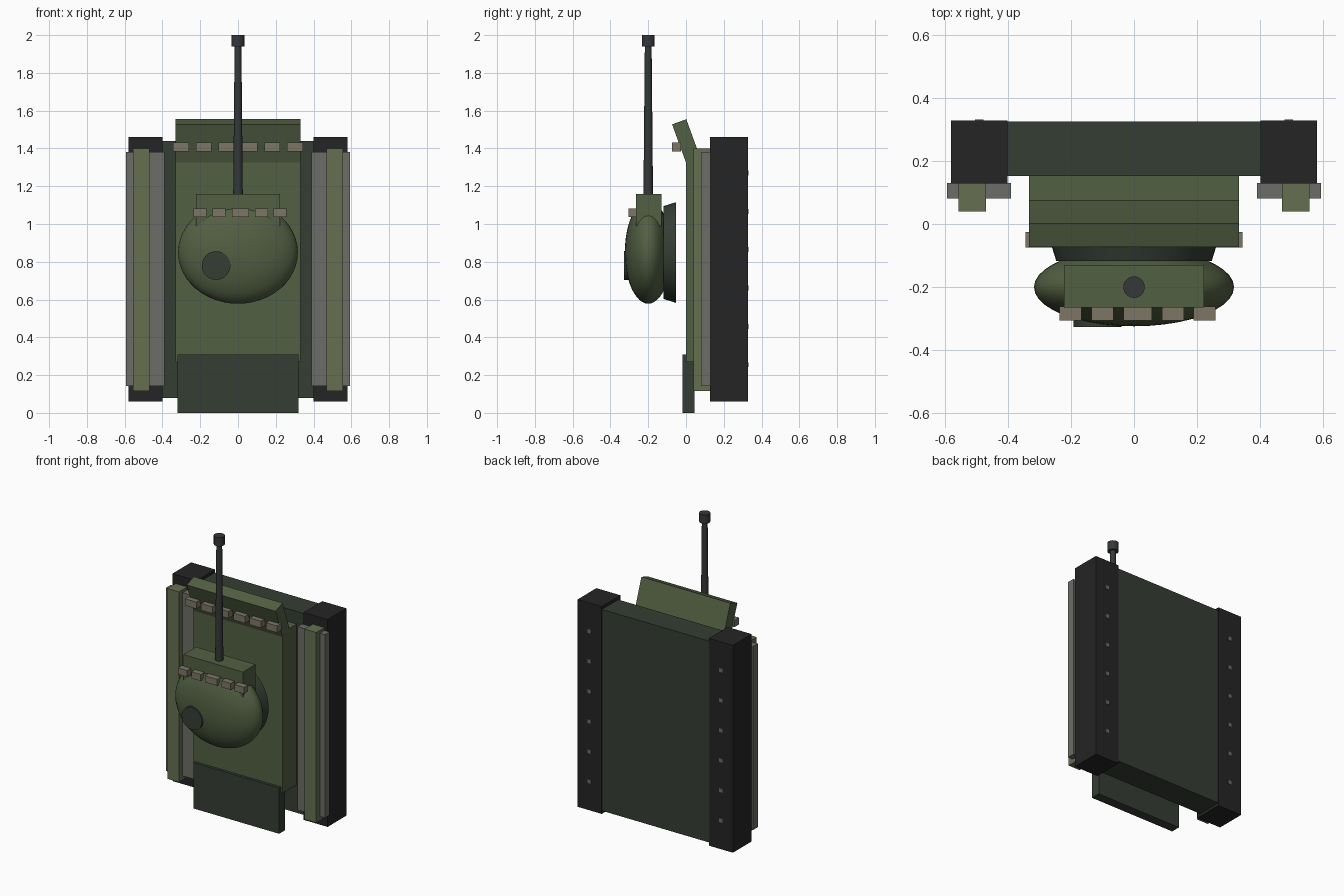
import bpy, math

if "Cube" in bpy.data.objects:
    bpy.data.objects.remove(bpy.data.objects["Cube"])


def mat(name, r, g, b):
    m = bpy.data.materials.new(name)
    m.diffuse_color = (r, g, b, 1)
    m.use_nodes = True
    m.node_tree.nodes["Principled BSDF"].inputs["Base Color"].default_value = m.diffuse_color
    return m


GREEN = mat("green", .085, .115, .055)
DARK = mat("dark_green", .035, .047, .033)
BLACK = mat("rubber", .017, .018, .017)
GREY = mat("grey", .15, .15, .135)
OLIVE = mat("olive", .13, .16, .08)
TAN = mat("tan", .2, .18, .13)
STEEL = mat("gun_steel", .035, .04, .038)


def finish(name, m, smooth=False):
    o = bpy.context.object
    o.name = name
    o.data.materials.append(m)
    if smooth:
        bpy.ops.object.shade_smooth_by_angle(angle=math.radians(35))
    return o


def box(name, x, y, z, m, tilt=0):
    """Box from (min, max) ranges along each axis, tilted about x."""
    bpy.ops.mesh.primitive_cube_add(
        size=1, location=[(a + b) / 2 for a, b in (x, y, z)])
    o = bpy.context.object
    o.scale = [b - a for a, b in (x, y, z)]
    bpy.ops.object.transform_apply(location=False, rotation=False, scale=True)
    o.rotation_euler.x = tilt
    return finish(name, m)


def tube(name, loc, r1, r2, depth, m, rot=0, n=32):
    bpy.ops.mesh.primitive_cone_add(vertices=n, radius1=r1, radius2=r2,
                                    depth=depth, location=loc, rotation=(rot, 0, 0))
    return finish(name, m, True)


# Hull
box("lower_hull", (-.4, .4), (.152, .325), (.08, 1.44), DARK)
box("upper_hull", (-.332, .332), (0, .16), (.27, 1.355), GREEN)
box("rear_plate", (-.32, .32), (-.018, .046), (0, .31), DARK)

# Sloped front plate, placed from its upper edge's midpoint
t, length = math.radians(20), .34
cy, cz = -.036 + math.sin(t) * length / 2, 1.541 - math.cos(t) * length / 2
box("front_plate", (-.332, .332), (cy - .04, cy + .04),
    (cz - length / 2, cz + length / 2), GREEN, t)

# Tracks, guards and bolts on both sides
for s, side in ((-1, "left"), (1, "right")):
    def span(a, b):
        return sorted((s * a, s * b))
    box(f"track_{side}", span(.4, .58), (.128, .328), (.06, 1.46), BLACK)
    box(f"track_guard_{side}", span(.389, .593), (.08, .13), (.142, 1.38), GREY)
    box(f"side_bin_{side}", span(.469, .556), (.04, .13), (.115, 1.4), OLIVE)
    for i in range(6):
        z = .255 + i * .203
        box(f"track_bolt_{side}_{i}", span(.477, .503), (.31, .331),
            (z - .013, z + .013), GREY)

# Armour blocks on the front plate
for i in range(6):
    x = -.302 + i * .1208
    box(f"hull_block_{i}", (x - .042, x + .042), (-.074, -.026), (1.385, 1.431), TAN)

# Turret
bpy.ops.mesh.primitive_uv_sphere_add(segments=40, ring_count=24, radius=1,
                                     location=(0, -.2, .85))
bpy.context.object.scale = (.317, .124, .272)
bpy.ops.object.transform_apply(location=False, rotation=False, scale=True)
finish("turret", GREEN, True)
tube("turret_ring", (0, -.086, .849), .246, .266, .064, DARK, -math.pi / 2, 48)
tube("hatch", (-.116, -.302, .78), .076, .076, .05, DARK, math.pi / 2)
box("mantlet", (-.222, .222), (-.265, -.13), (.99, 1.16), GREEN)

# Armour blocks on the turret
for i, (x, w) in enumerate(((-.201, .07), (-.1, .07), (.012, .09),
                            (.124, .07), (.223, .07))):
    box(f"turret_block_{i}", (x - w / 2, x + w / 2), (-.305, -.262),
        (1.038, 1.082), TAN)

# Gun
tube("gun_barrel", (0, -.2, 1.52), .026, .018, .86, STEEL, 0, 24)
tube("muzzle", (0, -.2, 1.97), .034, .034, .06, STEEL, 0, 24)
